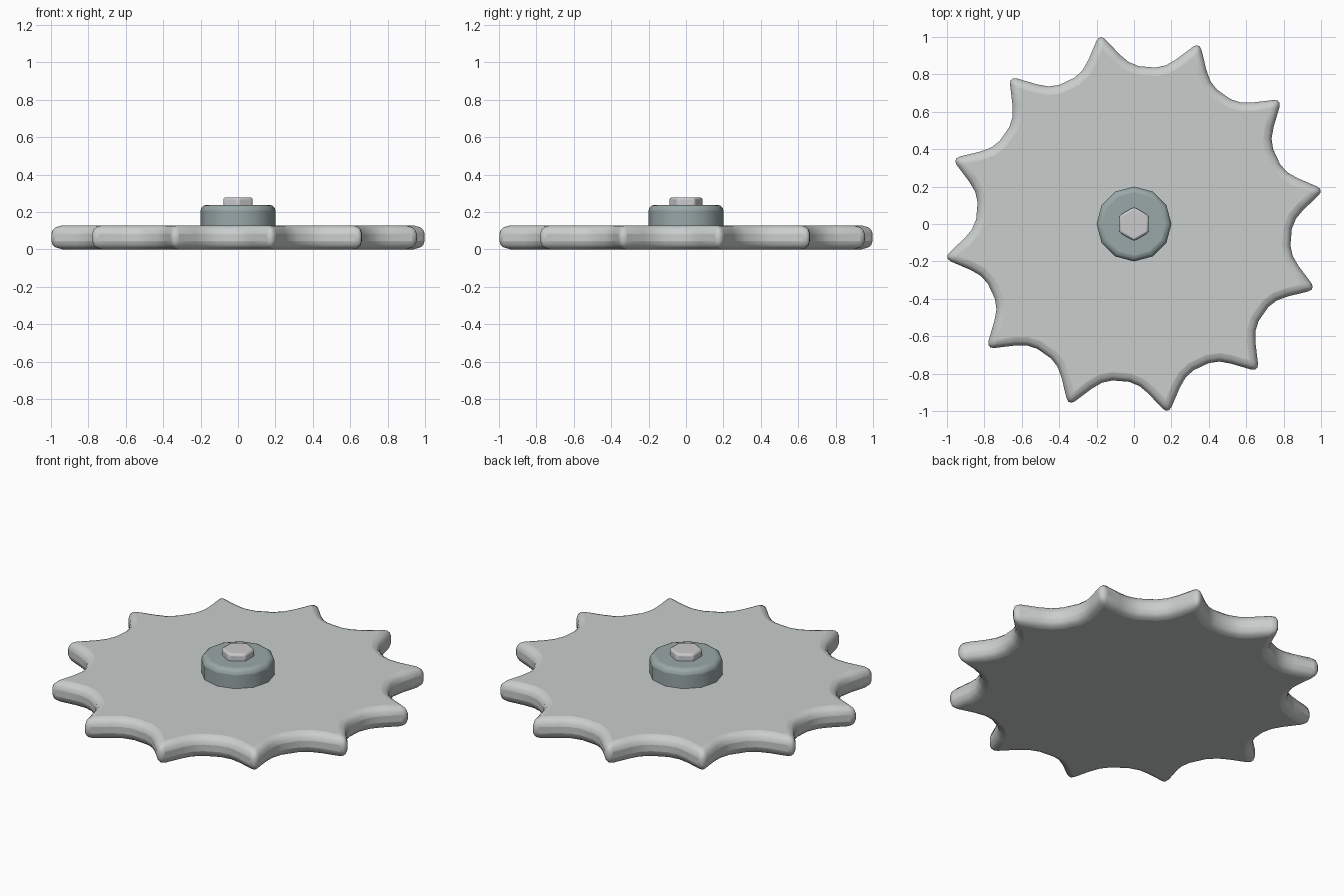
import bpy, bmesh, math

if "Cube" in bpy.data.objects:
    bpy.data.objects.remove(bpy.data.objects["Cube"])

def material(name, color):
    m = bpy.data.materials.new(name)
    m.diffuse_color = color
    m.use_nodes = True
    m.node_tree.nodes["Principled BSDF"].inputs["Base Color"].default_value = m.diffuse_color
    return m

def prism(name, outline, z0, z1, bevel, segments, mat=None):
    """Extrude an outline upward and round its sharp edges."""
    bm = bmesh.new()
    base = bm.faces.new([bm.verts.new((x, y, z0)) for x, y in outline])
    top = bmesh.ops.extrude_face_region(bm, geom=[base])["geom"]
    verts = [g for g in top if isinstance(g, bmesh.types.BMVert)]
    bmesh.ops.translate(bm, verts=verts, vec=(0, 0, z1 - z0))
    if not any(f.normal.z < -0.9 for f in bm.faces):
        bm.faces.new([bm.verts.new((x, y, z0)) for x, y in reversed(outline)])
        bmesh.ops.remove_doubles(bm, verts=bm.verts, dist=1e-5)
    bmesh.ops.recalc_face_normals(bm, faces=bm.faces)
    me = bpy.data.meshes.new(name)
    bm.to_mesh(me)
    bm.free()
    ob = bpy.data.objects.new(name, me)
    bpy.context.collection.objects.link(ob)
    if mat:
        me.materials.append(mat)
    mod = ob.modifiers.new("rounding", "BEVEL")
    mod.width = bevel
    mod.segments = segments
    mod.limit_method = "ANGLE"
    mod.angle_limit = math.radians(40)
    bpy.ops.object.select_all(action="DESELECT")
    ob.select_set(True)
    bpy.context.view_layer.objects.active = ob
    bpy.ops.object.shade_smooth_by_angle(angle=math.radians(35))
    return ob

def ring(n, r):
    return [(r * math.sin(2 * math.pi * i / n), r * math.cos(2 * math.pi * i / n))
            for i in range(n)]

# Toothed plate: one gap profile (tangent offset, radius) repeated 12 times
gap = [(-0.15, 0.895), (-0.10, 0.86), (-0.045, 0.843),
       (0.045, 0.843), (0.10, 0.86), (0.15, 0.895), (0.268, 1.0)]
outline = []
for k in range(12):
    a = math.radians(-4.8 + 30 * k)
    c, s = math.cos(a), math.sin(a)
    outline += [(r * c - t * s, r * s + t * c) for t, r in gap]
prism("toothed_plate", outline, 0.0, 0.128, 0.045, 3,
      material("steel", (0.58, 0.61, 0.60, 1)))

# Raised hub
prism("hub", ring(12, 0.2), 0.09, 0.238, 0.03, 3,
      material("dark_steel", (0.32, 0.39, 0.39, 1)))

# Hex bolt head
prism("bolt_head", ring(6, 0.091), 0.2, 0.278, 0.012, 2,
      material("bolt_steel", (0.62, 0.64, 0.63, 1)))
